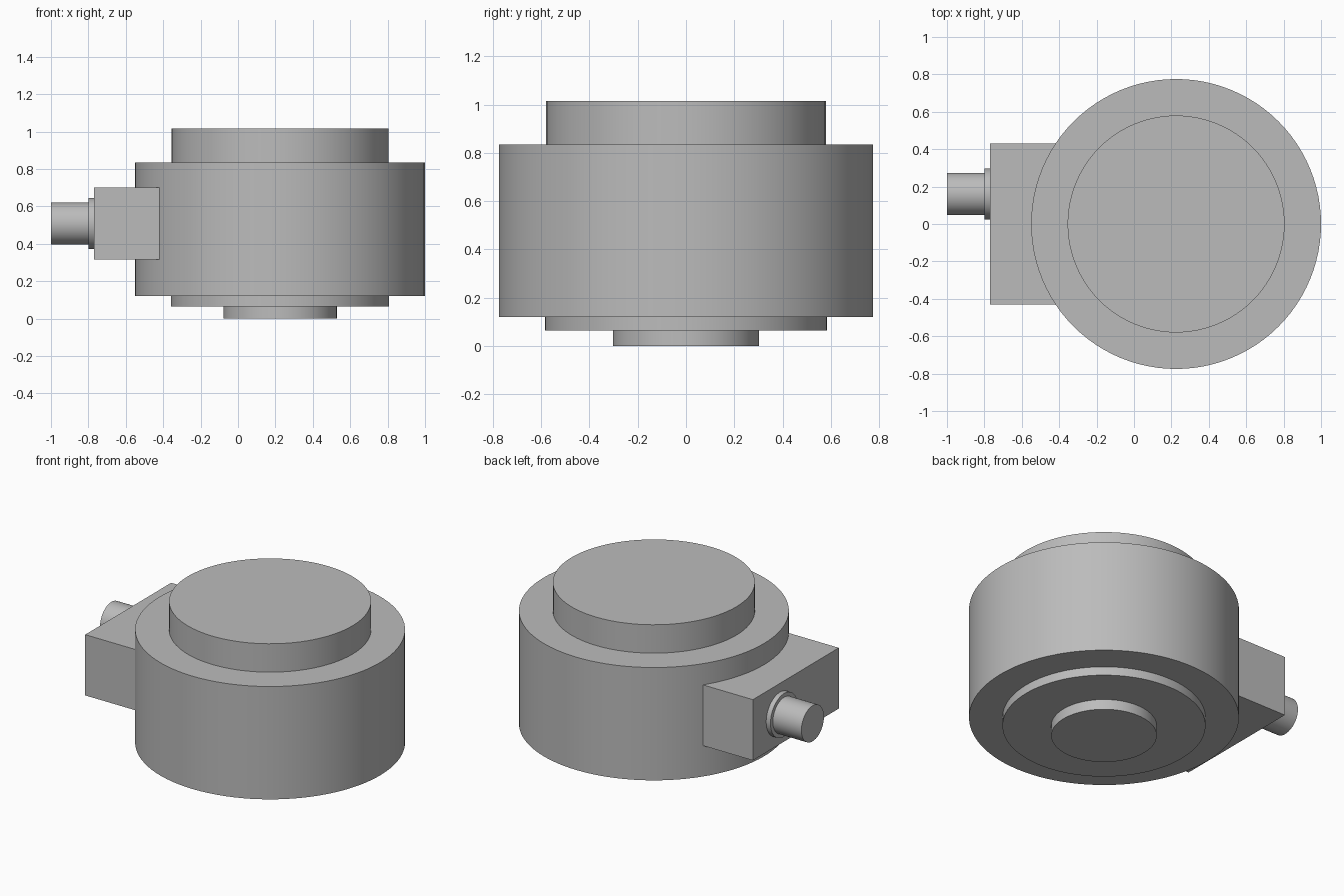
import bpy
import bmesh
import math
from mathutils import Matrix

cube = bpy.data.objects.get("Cube")
if cube:
    bpy.data.objects.remove(cube, do_unlink=True)

# Single plain metal colour
grey = bpy.data.materials.new("metal_grey")
grey.use_nodes = True
colour = (0.5, 0.5, 0.5, 1)
grey.diffuse_color = colour
grey.node_tree.nodes["Principled BSDF"].inputs["Base Color"].default_value = colour


def finish(name, bm):
    bmesh.ops.recalc_face_normals(bm, faces=bm.faces)
    mesh = bpy.data.meshes.new(name)
    bm.to_mesh(mesh)
    bm.free()
    mesh.materials.append(grey)
    obj = bpy.data.objects.new(name, mesh)
    bpy.context.collection.objects.link(obj)
    bpy.ops.object.select_all(action="DESELECT")
    obj.select_set(True)
    bpy.context.view_layer.objects.active = obj
    bpy.ops.object.shade_smooth_by_angle(angle=math.radians(30))
    return obj


def turned(name, profile, sides, matrix):
    """Closed turned part from (radius, height) points, capped at both ends."""
    bm = bmesh.new()
    rings = []
    for r, h in profile:
        rings.append([bm.verts.new((r * math.cos(math.tau * i / sides),
                                    r * math.sin(math.tau * i / sides), h))
                      for i in range(sides)])
    for low, high in zip(rings, rings[1:]):
        for i in range(sides):
            j = (i + 1) % sides
            bm.faces.new((low[i], low[j], high[j], high[i]))
    bm.faces.new(rings[0])
    bm.faces.new(rings[-1])
    bm.transform(matrix)
    return finish(name, bm)


# Stepped round body: foot, lower flange, drum and top load plate
turned("stepped_body",
       [(0.303, 0), (0.303, 0.065), (0.583, 0.065), (0.583, 0.12),
        (0.775, 0.12), (0.775, 0.835), (0.58, 0.835), (0.58, 1.015)],
       96, Matrix.Translation((0.225, 0, 0)))

# Connector block, its inner end buried in the drum
bm = bmesh.new()
bmesh.ops.create_cube(bm, size=1, matrix=Matrix.Translation((-0.56, 0, 0.508))
                      @ Matrix.Diagonal((0.42, 0.86, 0.385, 1)))
finish("connector_block", bm)

# Cable gland with collar, pointing out along -x
turned("cable_gland",
       [(0.137, 0), (0.137, 0.03), (0.113, 0.03), (0.113, 0.23)],
       48, Matrix.Translation((-0.77, 0.16, 0.508)) @ Matrix.Rotation(-math.pi / 2, 4, "Y"))
